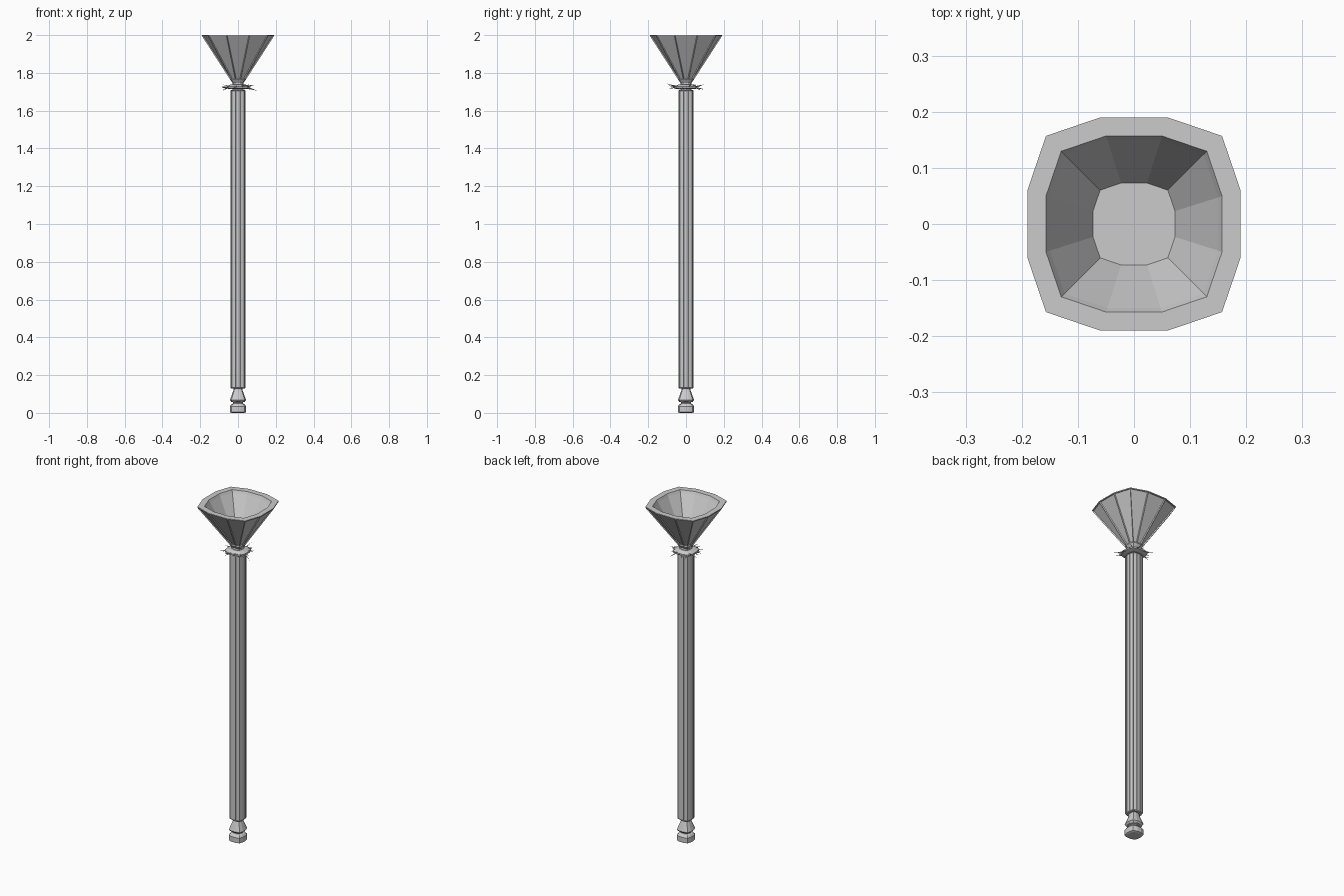
import bpy, bmesh, math, random
from mathutils import Vector

if "Cube" in bpy.data.objects:
    bpy.data.objects.remove(bpy.data.objects["Cube"])

random.seed(4)

# Rounded-square cross-section with twelve sides, unit half width
QUARTER = [(1, -0.316), (1, 0.316), (0.826, 0.826)]
SECTION = []
for k in range(4):
    a = math.pi / 2 * k
    for x, y in QUARTER:
        SECTION.append((x * math.cos(a) - y * math.sin(a), x * math.sin(a) + y * math.cos(a)))


def finish(bm, name):
    bmesh.ops.recalc_face_normals(bm, faces=bm.faces)
    mesh = bpy.data.meshes.new(name)
    bm.to_mesh(mesh)
    bm.free()
    obj = bpy.data.objects.new(name, mesh)
    bpy.context.collection.objects.link(obj)
    return obj


def loft(name, profile, panel_row=None, inset=0.004, depth=0.004):
    """Stack the section at (half width, z); optionally recess one row of faces."""
    bm = bmesh.new()
    rings = [[bm.verts.new((x * r, y * r, z)) for x, y in SECTION] for r, z in profile]
    rows = []
    for a, b in zip(rings, rings[1:]):
        rows.append([bm.faces.new((a[i], a[(i + 1) % 12], b[(i + 1) % 12], b[i])) for i in range(12)])
    bm.faces.new(rings[0][::-1])
    bm.faces.new(rings[-1])
    bmesh.ops.recalc_face_normals(bm, faces=bm.faces)
    if panel_row is not None:
        bmesh.ops.inset_individual(bm, faces=rows[panel_row], thickness=inset, depth=-depth)
    return finish(bm, name)


# Turned foot: pommel block, narrow groove and tapered knob
loft("foot", [(0.034, 0), (0.043, 0.004), (0.043, 0.035), (0.034, 0.046), (0.026, 0.05),
              (0.026, 0.056), (0.036, 0.059), (0.043, 0.068), (0.024, 0.12), (0.024, 0.14)])

# Long faceted handle with shallow recessed faces
loft("shaft", [(0.036, 0.13), (0.04, 0.134), (0.04, 1.706), (0.036, 1.71)], 1, 0.002, 0.002)

# Neck and collar under the bowl
loft("neck", [(0.03, 1.705), (0.03, 1.76)])
loft("collar", [(0.045, 1.714), (0.062, 1.719), (0.062, 1.728), (0.042, 1.738)])

# Hollow flared bowl with panelled outside
loft("bowl", [(0.026, 1.742), (0.042, 1.765), (0.19, 1.994), (0.19, 2.0),
              (0.157, 2.0), (0.150, 1.985), (0.073, 1.845)], 1, 0.005, 0.006)

# Ragged thorns around the collar
bm = bmesh.new()
count = 24
for i in range(count):
    a = 2 * math.pi * (i + random.uniform(-0.3, 0.3)) / count
    out = Vector((math.cos(a), math.sin(a), 0))
    side = Vector((-out.y, out.x, 0))
    base = out * 0.05 + Vector((0, 0, 1.725))
    tip = out * random.uniform(0.075, 0.112) + side * random.uniform(-0.015, 0.015)
    tip.z = 1.725 + random.uniform(-0.022, 0.02)
    up = Vector((0, 0, 1))
    root = [bm.verts.new(base + o * 0.005) for o in (side, up, -side, -up)]
    point = bm.verts.new(tip)
    for j in range(4):
        bm.faces.new((root[j], root[(j + 1) % 4], point))
    bm.faces.new(root[::-1])
finish(bm, "collar_thorns")
